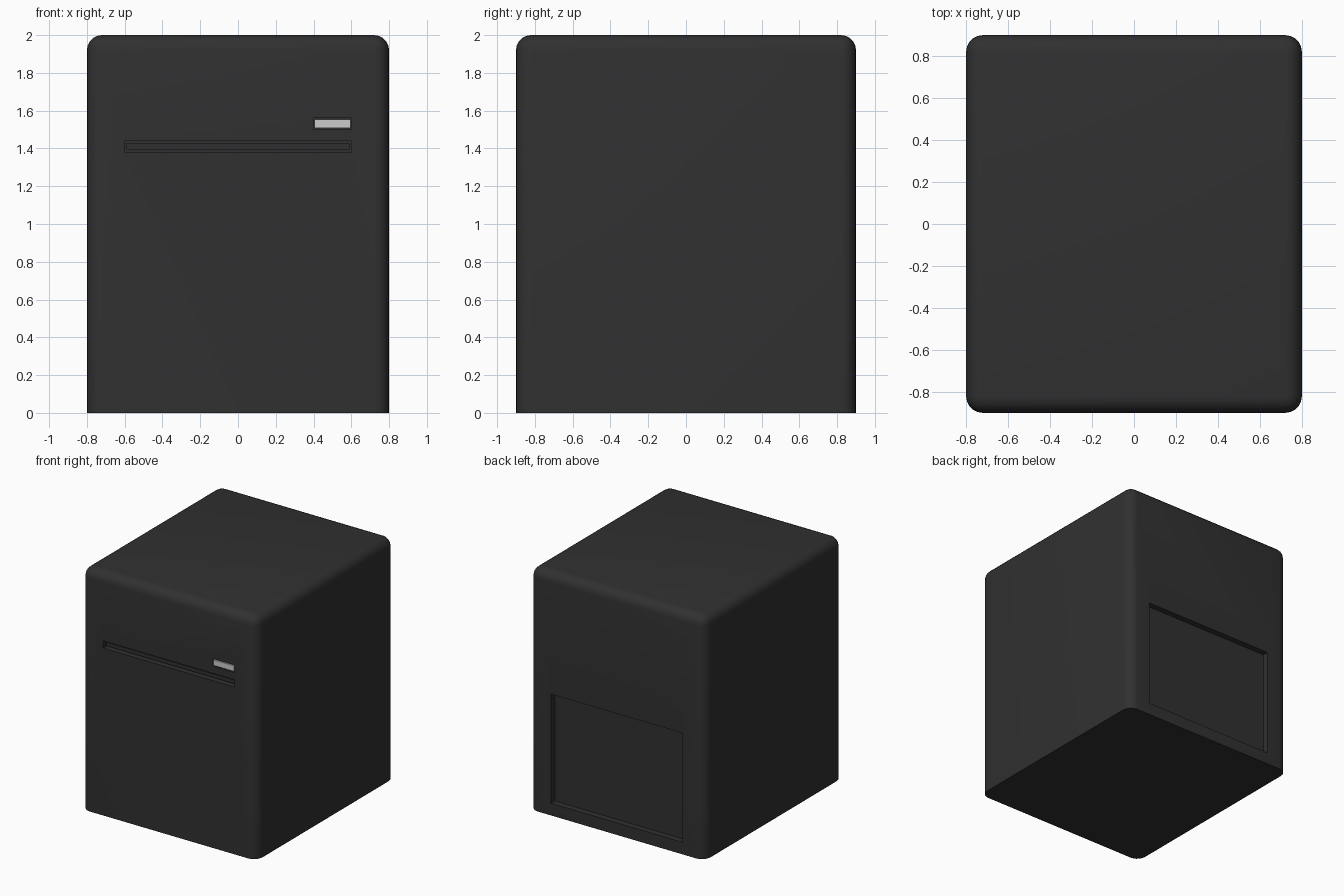
import bpy, bmesh
from mathutils import Vector

if "Cube" in bpy.data.objects:
    bpy.data.objects.remove(bpy.data.objects["Cube"])


def box(name, x, y, z, mat=None):
    """Axis-aligned box from (min, max) ranges."""
    bm = bmesh.new()
    bmesh.ops.create_cube(bm, size=1)
    for v in bm.verts:
        v.co = Vector([(r[0] + r[1]) / 2 + c * (r[1] - r[0]) for c, r in zip(v.co, (x, y, z))])
    me = bpy.data.meshes.new(name)
    bm.to_mesh(me)
    bm.free()
    ob = bpy.data.objects.new(name, me)
    bpy.context.collection.objects.link(ob)
    if mat:
        me.materials.append(mat)
    return ob


def material(name, value):
    m = bpy.data.materials.new(name)
    m.diffuse_color = (value, value, value, 1)
    m.use_nodes = True
    m.node_tree.nodes["Principled BSDF"].inputs["Base Color"].default_value = m.diffuse_color
    return m


dark = material("dark_plastic", 0.03)

# Cabinet: rounded on every edge except around the base
body = box("cabinet", (-0.8, 0.8), (-0.9, 0.9), (0, 2), dark)
bm = bmesh.new()
bm.from_mesh(body.data)
edges = [e for e in bm.edges if max(v.co.z for v in e.verts) > 1]
bmesh.ops.bevel(bm, geom=edges, offset=0.08, offset_type='OFFSET', segments=5,
                profile=0.5, affect='EDGES')
bm.to_mesh(body.data)
bm.free()

# Recesses: front slot, indicator pocket and back panel
recesses = {
    "slot_cutter": ((-0.6, 0.6), (-1, -0.85), (1.38, 1.44)),
    "indicator_cutter": ((0.4, 0.6), (-1, -0.88), (1.5, 1.56)),
    "back_panel_cutter": ((-0.6, 0.6), (0.85, 1), (0.1, 1.0)),
}
cutters = []
for name, ranges in recesses.items():
    c = box(name, *ranges, dark)
    c.hide_render = True
    mod = body.modifiers.new(name, 'BOOLEAN')
    mod.object, mod.operation, mod.solver = c, 'DIFFERENCE', 'EXACT'
    cutters.append(c)

bpy.ops.object.select_all(action='DESELECT')
body.select_set(True)
bpy.context.view_layer.objects.active = body
for mod in list(body.modifiers):
    bpy.ops.object.modifier_apply(modifier=mod.name)
for c in cutters:
    bpy.data.objects.remove(c)
bpy.ops.object.shade_smooth_by_angle(angle=0.6)

# Lip inside the slot and grey indicator in its pocket
box("slot_lip", (-0.59, 0.59), (-0.88, -0.845), (1.395, 1.425), dark)
box("indicator", (0.405, 0.595), (-0.9, -0.87), (1.507, 1.553))
